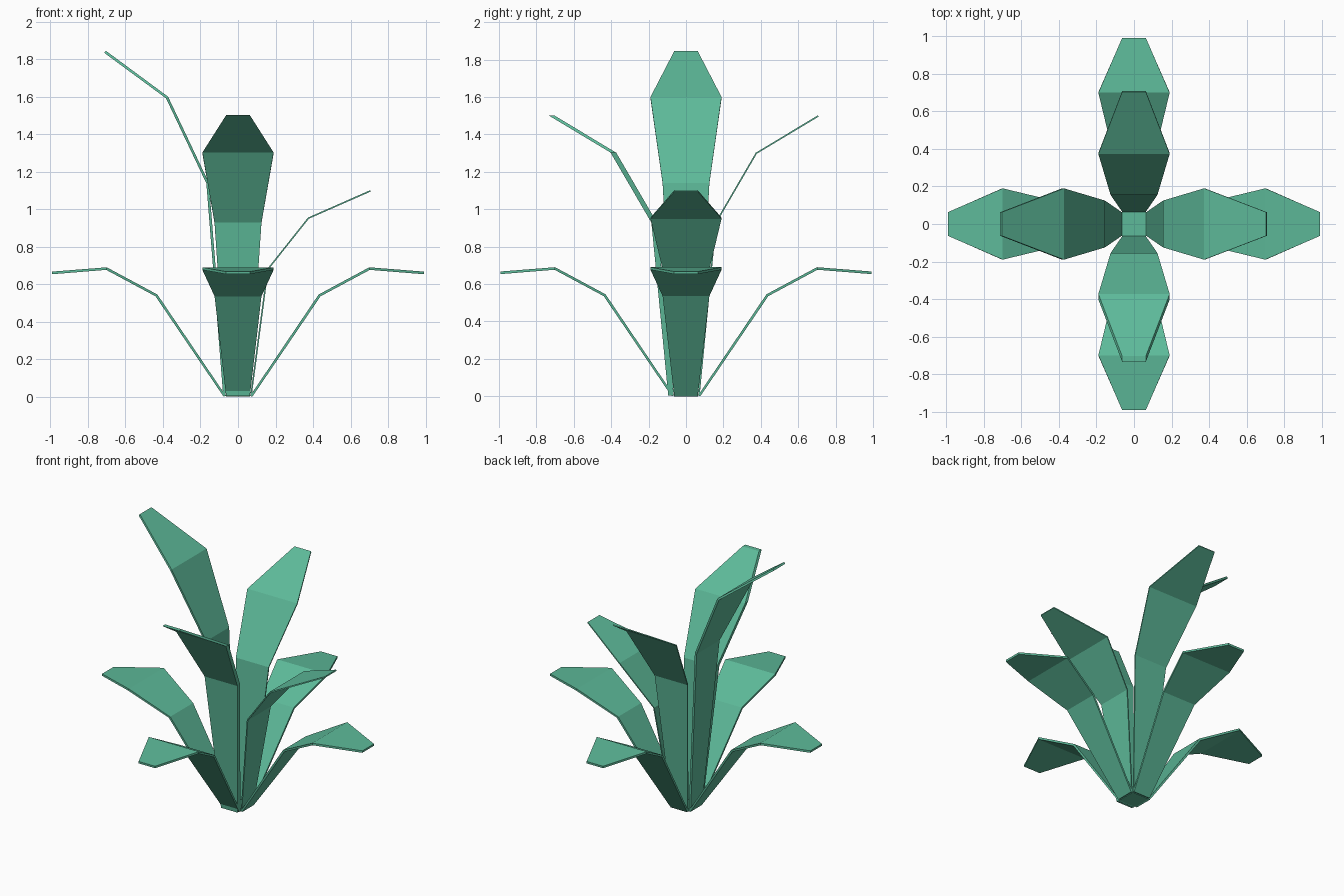
import bpy
from math import pi
from mathutils import Vector, Matrix

if "Cube" in bpy.data.objects:
    bpy.data.objects.remove(bpy.data.objects["Cube"])

mat = bpy.data.materials.new("leaf_green")
mat.diffuse_color = (0.11, 0.49, 0.32, 1)
mat.use_nodes = True
mat.node_tree.nodes["Principled BSDF"].inputs["Base Color"].default_value = mat.diffuse_color

HALF_WIDTHS = (0.063, 0.125, 0.19, 0.063)
LOW = ((0.065, 0.005), (0.43, 0.545), (0.70, 0.69), (0.993, 0.667))
TALL = ((0.065, 0.005), (0.155, 1.14), (0.373, 1.60), (0.705, 1.845))


def add_mesh(name, verts, faces):
    me = bpy.data.meshes.new(name)
    me.from_pydata(verts, [], faces)
    me.materials.append(mat)
    ob = bpy.data.objects.new(name, me)
    bpy.context.collection.objects.link(ob)
    return ob


def leaf(name, profile, angle, z_scale=1.0, thick=0.014, shift=None):
    """Bent tapering blade along +x, turned about z; underside follows the profile."""
    pts = [Vector((r, 0, z * z_scale)) for r, z in profile]
    verts = []
    for i, (p, w) in enumerate(zip(pts, HALF_WIDTHS)):
        t = (pts[min(i + 1, 3)] - pts[max(i - 1, 0)]).normalized()
        under = p + (Vector(shift) if shift else Vector((t.z, 0, -t.x)) * thick)
        under.z = max(under.z, 0)
        for q in (p, under):
            verts += [(q.x, -w, q.z), (q.x, w, q.z)]
    faces = [(0, 1, 3, 2), (12, 14, 15, 13)]
    for a in (0, 4, 8):
        b = a + 4
        faces += [(a, b, b + 1, a + 1), (a + 2, a + 3, b + 3, b + 2),
                  (a, a + 2, b + 2, b), (a + 1, b + 1, b + 3, a + 3)]
    ob = add_mesh(name, verts, faces)
    ob.data.transform(Matrix.Rotation(angle, 4, 'Z'))


# Outer drooping leaves
for k, side in enumerate(("right", "back", "left", "front")):
    leaf("outer_leaf_" + side, LOW, k * pi / 2)

# Inner upright leaves of differing height
leaf("inner_leaf_right", TALL, 0, 0.597, 0.008)
leaf("inner_leaf_back", TALL, pi / 2, 0.814, 0.008)
leaf("inner_leaf_left", TALL, pi, 1.0, 0.014)
leaf("inner_leaf_front", TALL, -pi / 2, 0.814, shift=(0.03, 0, 0))

# Square root plate closing the bottom
b = 0.065
add_mesh("root_base",
         [(x, y, z) for z in (0, 0.01) for x, y in ((-b, -b), (b, -b), (b, b), (-b, b))],
         [(3, 2, 1, 0), (4, 5, 6, 7)] + [(i, (i + 1) % 4, (i + 1) % 4 + 4, i + 4) for i in range(4)])
